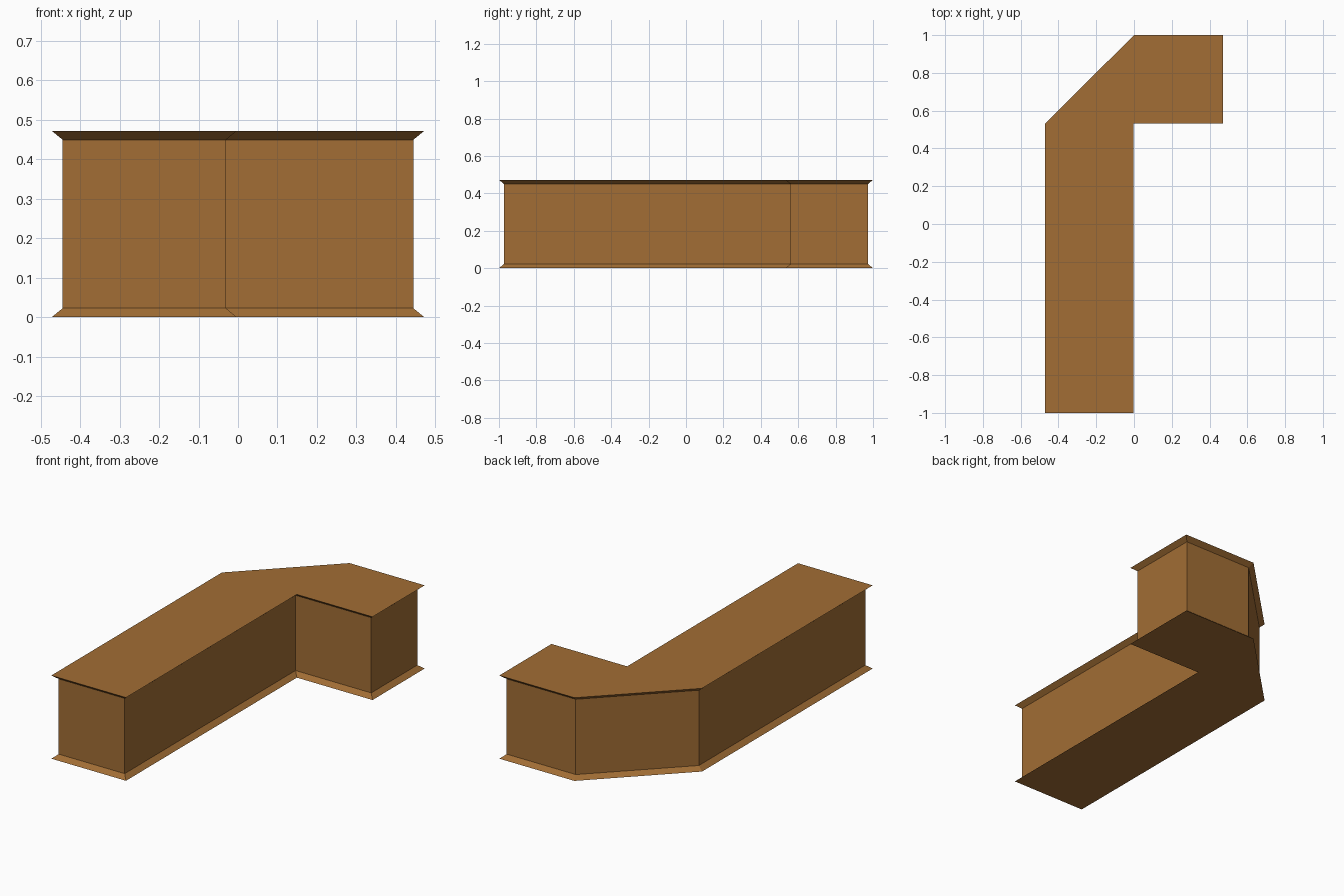
import bpy, bmesh
from mathutils import Vector

if "Cube" in bpy.data.objects:
    bpy.data.objects.remove(bpy.data.objects["Cube"])

wood = bpy.data.materials.new("brown wood")
wood.diffuse_color = (0.36, 0.155, 0.035, 1)
wood.use_nodes = True
wood.node_tree.nodes["Principled BSDF"].inputs["Base Color"].default_value = wood.diffuse_color

# L-shaped counter plan with a cut outer corner (counter-clockwise)
PLAN = [Vector(p) for p in [(-0.472, -1), (-0.003, -1), (-0.003, 0.532), (0.472, 0.532),
                            (0.472, 1), (0, 1), (-0.472, 0.53)]]
INSET, HEIGHT, BAND = 0.0275, 0.472, 0.0225


def inset_plan(d):
    """Move every edge of the plan inwards by d, with mitred corners."""
    out = []
    for i, p in enumerate(PLAN):
        a = (p - PLAN[i - 1]).normalized()
        b = (PLAN[(i + 1) % len(PLAN)] - p).normalized()
        na, nb = Vector((-a.y, a.x)), Vector((-b.y, b.x))
        out.append(p + (na + nb) * (d / (1 + na.dot(nb))))
    return out


def loft(name, low, z0, high, z1, cap_low=False, cap_high=False):
    """Side walls between two outlines, with optional flat caps."""
    bm = bmesh.new()
    lo = [bm.verts.new((p.x, p.y, z0)) for p in low]
    hi = [bm.verts.new((p.x, p.y, z1)) for p in high]
    n = len(lo)
    for i in range(n):
        j = (i + 1) % n
        bm.faces.new((lo[i], lo[j], hi[j], hi[i]))
    if cap_low:
        bm.faces.new(lo[::-1])
    if cap_high:
        bm.faces.new(hi)
    mesh = bpy.data.meshes.new(name)
    bm.to_mesh(mesh)
    bm.free()
    mesh.materials.append(wood)
    obj = bpy.data.objects.new(name, mesh)
    bpy.context.collection.objects.link(obj)


inner = inset_plan(INSET)
# Sloping foot, upright cabinet walls, and flared worktop
loft("base_skirt", PLAN, 0, inner, BAND, cap_low=True)
loft("cabinet_body", inner, BAND, inner, HEIGHT - BAND)
loft("worktop", inner, HEIGHT - BAND, PLAN, HEIGHT, cap_high=True)
